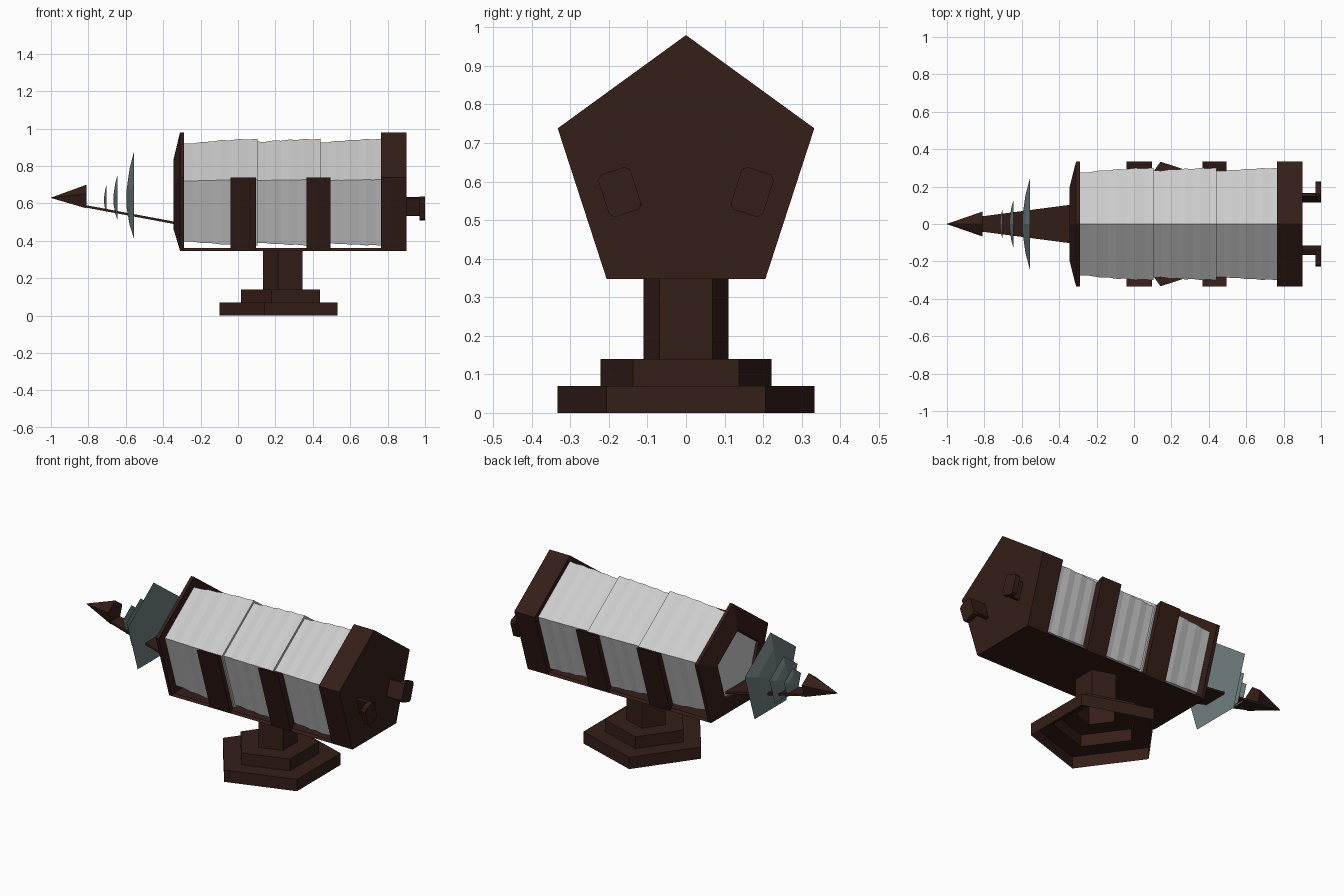
import bpy, bmesh, math

if "Cube" in bpy.data.objects:
    bpy.data.objects.remove(bpy.data.objects["Cube"])

CZ = 0.63      # height of the body axis


def material(name, rgb):
    m = bpy.data.materials.new(name)
    m.diffuse_color = (*rgb, 1)
    m.use_nodes = True
    m.node_tree.nodes["Principled BSDF"].inputs["Base Color"].default_value = m.diffuse_color
    return m


BROWN = material("dark_brown", (0.035, 0.013, 0.009))
TEAL = material("slate", (0.16, 0.21, 0.22))


def make(name, rings, mat=None, cap_start=True, cap_end=True):
    """Skin a list of equal-length vertex rings into one object."""
    bm = bmesh.new()
    vs = [[bm.verts.new(p) for p in ring] for ring in rings]
    n = len(vs[0])
    for a, b in zip(vs, vs[1:]):
        for i in range(n):
            j = (i + 1) % n
            bm.faces.new((a[i], a[j], b[j], b[i]))
    if cap_start:
        bm.faces.new(vs[0])
    if cap_end:
        bm.faces.new(vs[-1])
    bmesh.ops.recalc_face_normals(bm, faces=bm.faces[:])
    me = bpy.data.meshes.new(name)
    bm.to_mesh(me)
    bm.free()
    ob = bpy.data.objects.new(name, me)
    bpy.context.collection.objects.link(ob)
    if mat:
        me.materials.append(mat)
    return ob


def corner(r, i):
    a = i * math.tau / 5
    return (r * math.sin(a), r * math.cos(a) + CZ)


def penta(x, r, dz=0.0):
    """Upright pentagon across the x axis."""
    return [(x, y, z + dz) for y, z in (corner(r, i) for i in range(5))]


def extrude(name, profile, x0, x1, mat):
    """Extrude a (y, z) outline along x."""
    return make(name, [[(x, y, z) for y, z in profile] for x in (x0, x1)], mat)


# Stepped pentagonal stand, open underneath
steps = [(0, .35), (.07, .35), (.07, .233), (.14, .233), (.14, .116), (.355, .116)]
make("stand", [[(0.25 - r * math.cos(i * math.tau / 5), r * math.sin(i * math.tau / 5), z)
                for i in range(5)] for z, r in steps], BROWN, cap_start=False)

# Three ribbed grey barrel sections, each flaring towards the rear
for k, (x0, x1, r0) in enumerate([(-.29, .105, .289), (.105, .44, .300), (.44, .765, .297)]):
    n = 8
    rings = []
    for i in range(n + 1):
        t = i / n
        flare = r0 + (.316 - r0) * math.sin(t * math.pi / 2)
        rings.append(penta(x0 + (x1 - x0) * t, flare - (.004 if i % 2 else 0)))
    make(f"barrel_section_{k + 1}", rings)

# Rear cap, front collar and its recessed grey panel
make("rear_cap", [penta(.765, .35), penta(.9, .35)], BROWN)
make("front_collar", [penta(-.29, .35), penta(-.31, .35), penta(-.345, .205), penta(-.33, .195)],
     BROWN, cap_end=False)
make("muzzle_panel", [penta(-.332, .197), penta(-.32, .197)])

# Bottom tray and side straps
extrude("bottom_tray", [corner(.35, 2), corner(.35, 3), corner(.333, 3), corner(.333, 2)],
        -.295, .77, BROWN)
for x0, x1 in ((-.04, .095), (.365, .495)):
    for side, (a, b) in (("left", (1, 2)), ("right", (4, 3))):
        extrude(f"strap_{side}", [corner(.35, a), corner(.35, b), corner(.29, b), corner(.29, a)],
                x0, x1, BROWN)

# Front arm carrying the pointed tip
make("front_arm", [[(x, -w, z), (x, w, z), (x, w, z + .013), (x, -w, z + .013)]
                   for x, w, z in ((-.3, .108, .482), (-.82, .04, .579))], BROWN)
make("spike_tip", [penta(-.81, .07), penta(-1.0, .001)], BROWN)

# Floating emitter plates, shallow pentagonal cones
for k, (x, r, depth, dz) in enumerate([(-.557, .2545, .038, -.01),
                                       (-.643, .139, .022, -.012),
                                       (-.703, .084, .013, -.014)]):
    make(f"emitter_plate_{k + 1}", [penta(x, r, dz), penta(x - depth * .6, r * .65, dz),
                                    penta(x - depth, r * .22, dz)], TEAL)


# Rear handles: thin stem with a plate folded outwards
def tilted(side, u0, u1, v0, v1, bevel):
    """Chamfered rectangle tilted parallel to the lower body side."""
    c, s = math.cos(math.radians(18)), math.sin(math.radians(18))
    pts = [(u0 + bevel, v0), (u1 - bevel, v0), (u1, v0 + bevel), (u1, v1 - bevel),
           (u1 - bevel, v1), (u0 + bevel, v1), (u0, v1 - bevel), (u0, v0 + bevel)]
    return [(side * (.172 + u * c + v * s), .573 - u * s + v * c) for u, v in pts]


for side, label in ((1, "left"), (-1, "right")):
    extrude(f"handle_stem_{label}", tilted(side, -.044, -.022, -.052, .052, .004), .895, .975, BROWN)
    extrude(f"handle_plate_{label}", tilted(side, -.044, .044, -.058, .058, .012), .97, 1.0, BROWN)
